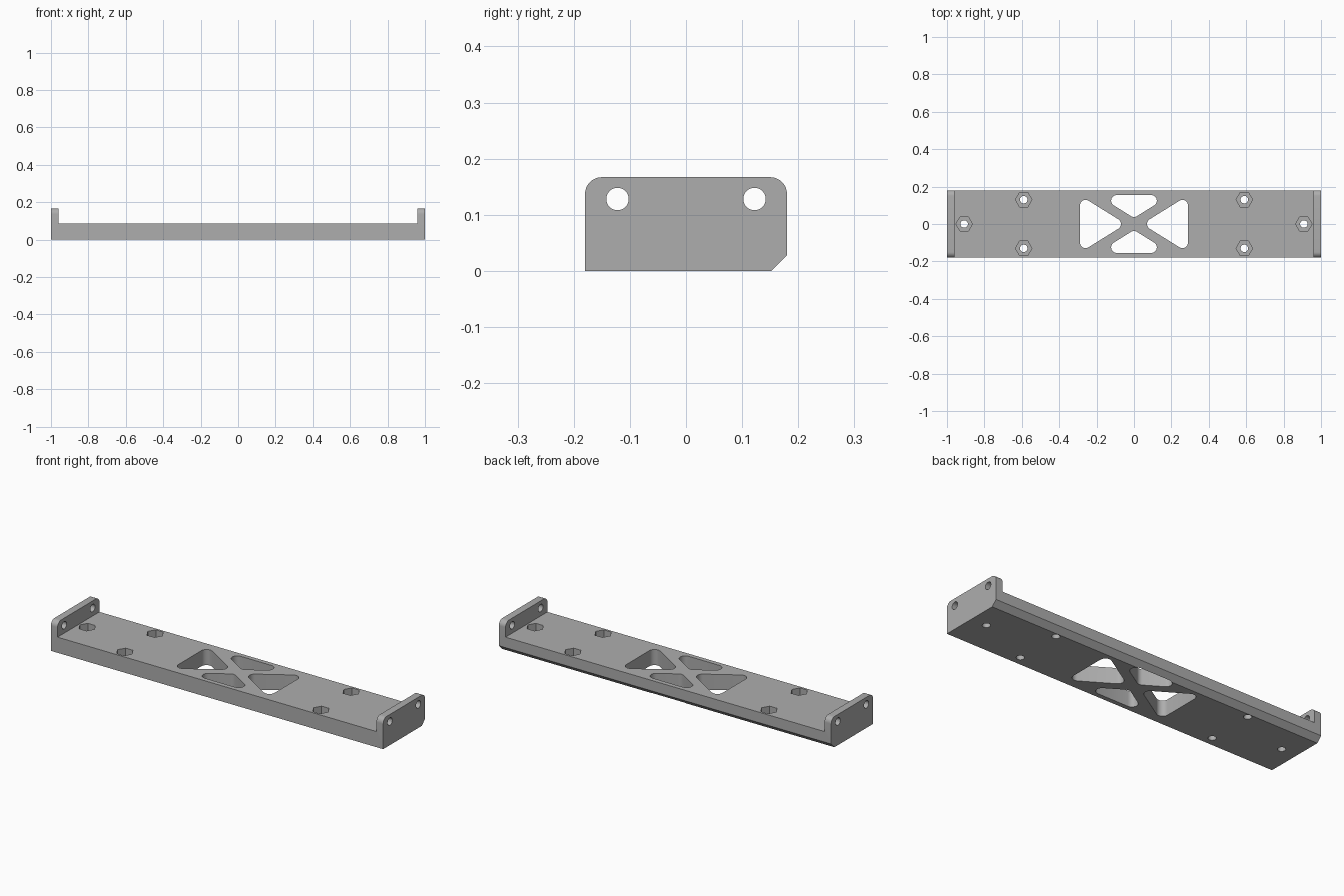
import bpy, bmesh, math
from mathutils import Vector, Matrix

if "Cube" in bpy.data.objects:
    bpy.data.objects.remove(bpy.data.objects["Cube"])

grey = bpy.data.materials.new("mid grey")
grey.diffuse_color = (0.42, 0.42, 0.42, 1)
grey.use_nodes = True
grey.node_tree.nodes["Principled BSDF"].inputs["Base Color"].default_value = grey.diffuse_color

HALF_W, BAR_H, TAB_H, TAB_T = 0.18, 0.085, 0.167, 0.04


def rounded(points, radii, steps=8):
    """Replace each corner of a convex outline by an arc of the given radius."""
    out = []
    for i, (p, r) in enumerate(zip(points, radii)):
        p = Vector(p)
        if r == 0:
            out.append(p)
            continue
        a = (Vector(points[i - 1]) - p).normalized()
        b = (Vector(points[(i + 1) % len(points)]) - p).normalized()
        half = a.angle(b) / 2
        centre = p + (a + b).normalized() * r / math.sin(half)
        start = p + a * r / math.tan(half) - centre
        end = p + b * r / math.tan(half) - centre
        sweep = start.angle_signed(end)
        for k in range(steps + 1):
            out.append(centre + Matrix.Rotation(-sweep * k / steps, 2) @ start)
    return out


def circle(cx, cy, r, n, turn=0):
    return [(cx + r * math.cos(turn + 2 * math.pi * k / n),
             cy + r * math.sin(turn + 2 * math.pi * k / n)) for k in range(n)]


def prism(name, outline, lo, hi, axis="Z"):
    """Extrude an outline along Z (x, y points) or X (y, z points)."""
    bm = bmesh.new()
    place = (lambda u, v, w: (u, v, w)) if axis == "Z" else (lambda u, v, w: (w, u, v))
    low = [bm.verts.new(place(u, v, lo)) for u, v in outline]
    high = [bm.verts.new(place(u, v, hi)) for u, v in outline]
    bm.faces.new(low)
    bm.faces.new(high)
    n = len(low)
    for i in range(n):
        j = (i + 1) % n
        bm.faces.new((low[i], low[j], high[j], high[i]))
    bmesh.ops.recalc_face_normals(bm, faces=bm.faces)
    mesh = bpy.data.meshes.new(name)
    bm.to_mesh(mesh)
    bm.free()
    obj = bpy.data.objects.new(name, mesh)
    bpy.context.collection.objects.link(obj)
    mesh.materials.append(grey)
    return obj


# Bracket body: end profile with rounded top and one chamfered bottom edge
profile = rounded([(-HALF_W, 0), (0.152, 0), (HALF_W, 0.028), (HALF_W, TAB_H), (-HALF_W, TAB_H)],
                  [0, 0, 0, 0.03, 0.03])
bracket = prism("bracket", profile, -1, 1, "X")

# Space between the end tabs
inner = 1 - TAB_T
cutters = [prism("channel_cutter", [(-inner, -0.3), (inner, -0.3), (inner, 0.3), (-inner, 0.3)],
                 BAR_H, 0.3)]

# Tab bolt holes
for y in (-0.122, 0.122):
    cutters.append(prism("tab_hole_cutter", circle(y, 0.128, 0.02, 32), -1.1, 1.1, "X"))

# Screw holes with hexagonal nut pockets
spots = [(sx * 0.59, sy * 0.13) for sx in (-1, 1) for sy in (-1, 1)] + [(-0.908, 0), (0.908, 0)]
for x, y in spots:
    cutters.append(prism("screw_hole_cutter", circle(x, y, 0.02, 32), -0.1, 0.3))
    cutters.append(prism("nut_pocket_cutter", circle(x, y, 0.044, 6), 0.035, 0.12))

# Rounded triangular windows in the middle
for s in (-1, 1):
    side = [(s * 0.043, 0), (s * 0.289, 0.153), (s * 0.289, -0.153)]
    end = [(0, s * 0.032), (0.197, s * 0.155), (-0.197, s * 0.155)]
    for tri in (side, end):
        cutters.append(prism("window_cutter", rounded(tri, [0.03] * 3), -0.1, 0.3))

# Cut everything, then drop the cutters
for c in cutters:
    mod = bracket.modifiers.new("cut", "BOOLEAN")
    mod.operation, mod.solver, mod.object = "DIFFERENCE", "EXACT", c
bpy.context.view_layer.objects.active = bracket
bracket.select_set(True)
for mod in list(bracket.modifiers):
    bpy.ops.object.modifier_apply(modifier=mod.name)
for c in cutters:
    bpy.data.objects.remove(c)

for o in bpy.context.selected_objects:
    o.select_set(False)
bracket.select_set(True)
bpy.ops.object.shade_smooth_by_angle(angle=math.radians(25))
